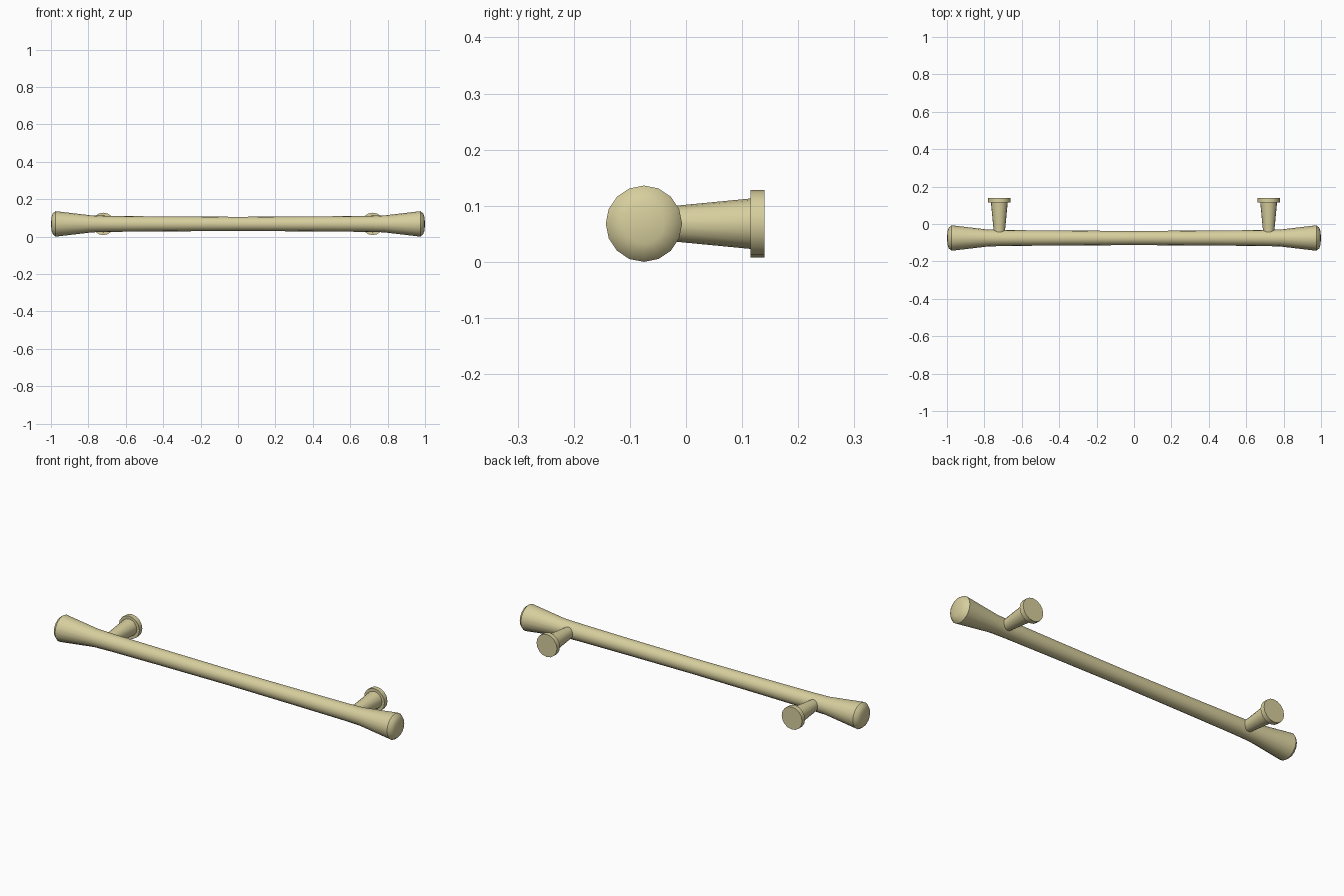
import bpy, bmesh, math
from mathutils import Matrix

cube = bpy.data.objects.get("Cube")
if cube:
    bpy.data.objects.remove(cube, do_unlink=True)

BAR_Y, AXIS_Z, POST_X = -0.075, 0.068, 0.72

brass = bpy.data.materials.new("pale_brass")
brass.use_nodes = True
colour = (0.68, 0.62, 0.34, 1)
brass.diffuse_color = colour
brass.node_tree.nodes["Principled BSDF"].inputs["Base Color"].default_value = colour


def lathe(name, profile, matrix, angle, sides=16):
    """Turn (radius, height) points around the local z axis."""
    bm = bmesh.new()
    rings = []
    for r, h in profile:
        if r == 0:
            rings.append([bm.verts.new((0, 0, h))] * sides)
        else:
            turns = [2 * math.pi * i / sides for i in range(sides)]
            rings.append([bm.verts.new((r * math.cos(a), r * math.sin(a), h)) for a in turns])
    for low, high in zip(rings, rings[1:]):
        for i in range(sides):
            j = (i + 1) % sides
            corners = dict.fromkeys((low[i], low[j], high[j], high[i]))
            bm.faces.new(list(corners))
    bmesh.ops.recalc_face_normals(bm, faces=bm.faces)
    mesh = bpy.data.meshes.new(name)
    bm.to_mesh(mesh)
    bm.free()
    mesh.materials.append(brass)
    obj = bpy.data.objects.new(name, mesh)
    bpy.context.collection.objects.link(obj)
    obj.matrix_world = matrix
    bpy.ops.object.select_all(action="DESELECT")
    obj.select_set(True)
    bpy.context.view_layer.objects.active = obj
    bpy.ops.object.shade_smooth_by_angle(angle=math.radians(angle))
    return obj


# Flared grip bar with domed ends, mirrored about its middle
half = [(0.038, 0), (0.039, 0.2), (0.040, 0.4), (0.0425, 0.68), (0.045, 0.78),
        (0.068, 0.975), (0.056, 0.99), (0.036, 0.997), (0, 1)]
bar = [(r, -h) for r, h in half[:0:-1]] + half
lathe("grip_bar", bar, Matrix.Translation((0, BAR_Y, AXIS_Z)) @ Matrix.Rotation(math.pi / 2, 4, "Y"), 40)

# Tapered posts and wall flanges, pointing to the back
to_back = Matrix.Rotation(-math.pi / 2, 4, "X")
for side, x in (("left", POST_X), ("right", -POST_X)):
    place = Matrix.Translation((x, 0, AXIS_Z)) @ to_back
    lathe(side + "_post", [(0, -0.06), (0.028, -0.06), (0.045, 0.116), (0, 0.116)], place, 30)
    lathe(side + "_flange", [(0, 0.115), (0.06, 0.115), (0.06, 0.14), (0, 0.14)], place, 30)
